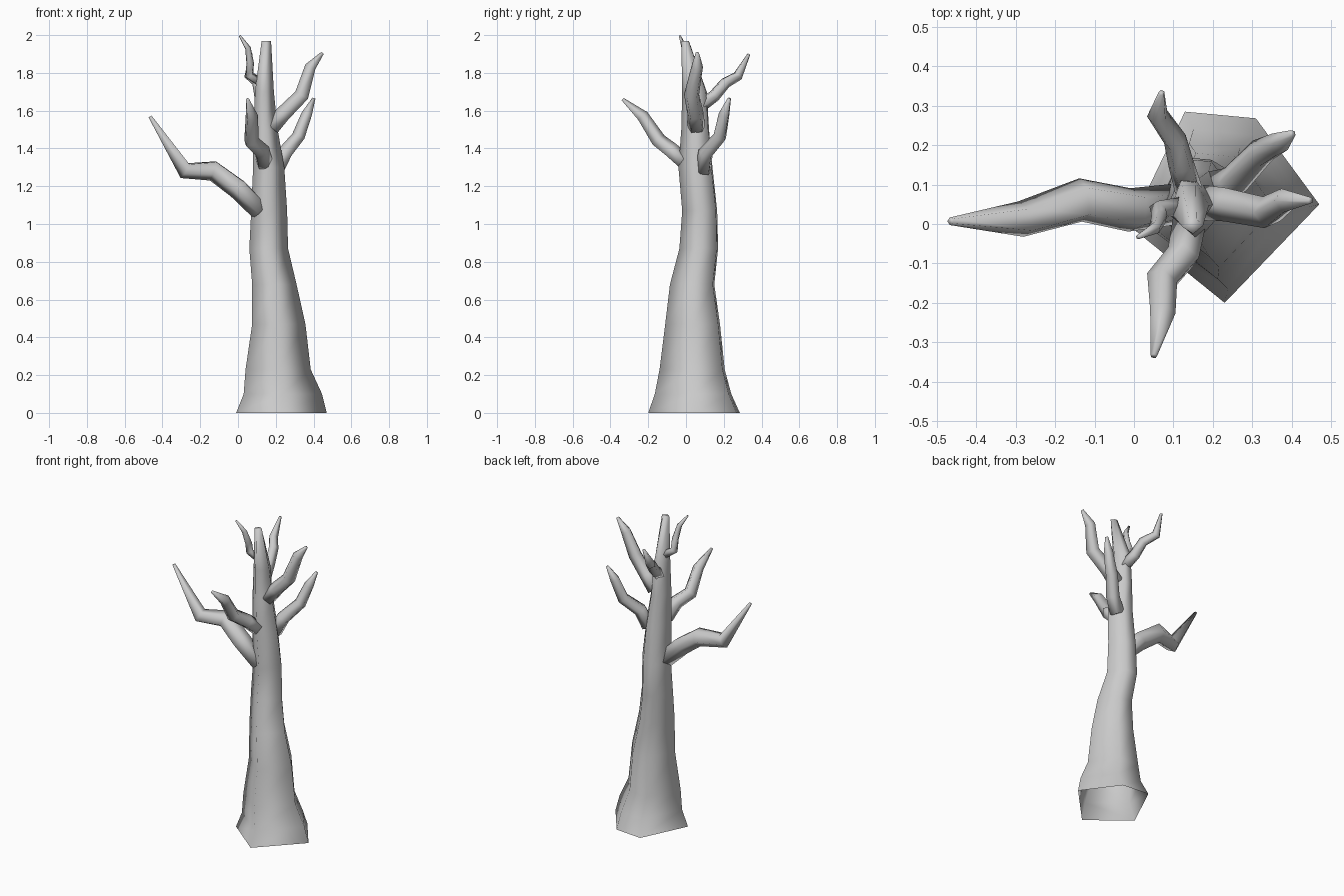
import bpy, bmesh
from math import cos, sin, tau
from mathutils import Vector


def skin(name, rings, cap_start=False):
    """Join rings of points into one smooth tube, closed at the tip."""
    bm = bmesh.new()
    loops = [[bm.verts.new(p) for p in ring] for ring in rings]
    n = len(loops[0])
    for a, b in zip(loops, loops[1:]):
        for i in range(n):
            j = (i + 1) % n
            bm.faces.new((a[i], a[j], b[j], b[i]))
    bm.faces.new(loops[-1])
    if cap_start:
        bm.faces.new(loops[0][::-1])
    for f in bm.faces:
        f.smooth = True
    me = bpy.data.meshes.new(name)
    bm.to_mesh(me)
    bm.free()
    ob = bpy.data.objects.new(name, me)
    bpy.context.collection.objects.link(ob)


def branch(name, path, sides=5):
    """Tapered crooked limb through (x, y, z, radius) points."""
    pts = [Vector(p[:3]) for p in path]
    rings, last, side = [], None, None
    for i, p in enumerate(pts):
        t = (pts[min(i + 1, len(pts) - 1)] - p).normalized()
        t += (p - pts[max(i - 1, 0)]).normalized()
        t.normalize()
        if last is None:
            side = t.orthogonal().normalized()
        else:
            side = last.rotation_difference(t) @ side
        last = t
        up = t.cross(side)
        r = path[i][3]
        rings.append([p + r * (side * cos(tau * k / sides) + up * sin(tau * k / sides))
                      for k in range(sides)])
    skin(name, rings, True)


# Trunk: five-sided outline fitted to (z, x min, x max, y min, y max), open below
outline = [(1, .03), (.33, .93), (-.42, 1), (-1, -.2), (0, -1)]
levels = [
    (0, -.01, .47, -.20, .285), (.10, .03, .445, -.165, .24),
    (.23, .04, .385, -.14, .205), (.47, .075, .357, -.11, .18),
    (.68, .075, .31, -.085, .15), (.87, .06, .265, -.035, .17),
    (1.07, .07, .26, -.02, .165), (1.30, .08, .245, -.04, .14),
    (1.50, .08, .21, -.025, .122), (1.70, .09, .19, -.02, .11),
    (1.97, .125, .175, -.025, .015)]
skin("trunk", [[((x0 + x1) / 2 + u * (x1 - x0) / 2, (y0 + y1) / 2 + v * (y1 - y0) / 2, z)
                for u, v in outline] for z, x0, x1, y0, y1 in levels])

# Limbs
branch("left_branch", [(.12, .05, 1.07, .055), (0, .035, 1.19, .058), (-.13, .06, 1.285, .058),
                       (-.28, .012, 1.285, .048), (-.465, .007, 1.57, .01)])
branch("front_branch", [(.14, 0, 1.32, .045), (.125, -.08, 1.39, .044), (.07, -.145, 1.44, .042),
                        (.072, -.23, 1.57, .034), (.05, -.335, 1.66, .009)])
branch("back_right_branch", [(.20, .09, 1.28, .045), (.25, .105, 1.375, .042),
                             (.32, .18, 1.46, .037), (.365, .203, 1.58, .03),
                             (.402, .23, 1.665, .009)])
branch("right_branch", [(.18, .055, 1.51, .048), (.24, .05, 1.58, .045), (.34, .03, 1.68, .042),
                        (.385, .06, 1.83, .032), (.448, .06, 1.905, .009)])
branch("back_branch", [(.14, .08, 1.63, .037), (.12, .15, 1.68, .034), (.105, .21, 1.75, .031),
                       (.06, .275, 1.785, .028), (.07, .333, 1.90, .008)])
branch("top_twig", [(.115, .045, 1.75, .024), (.06, .035, 1.785, .024), (.065, .015, 1.85, .021),
                    (.053, -.01, 1.93, .016), (.01, -.033, 1.996, .006)])
